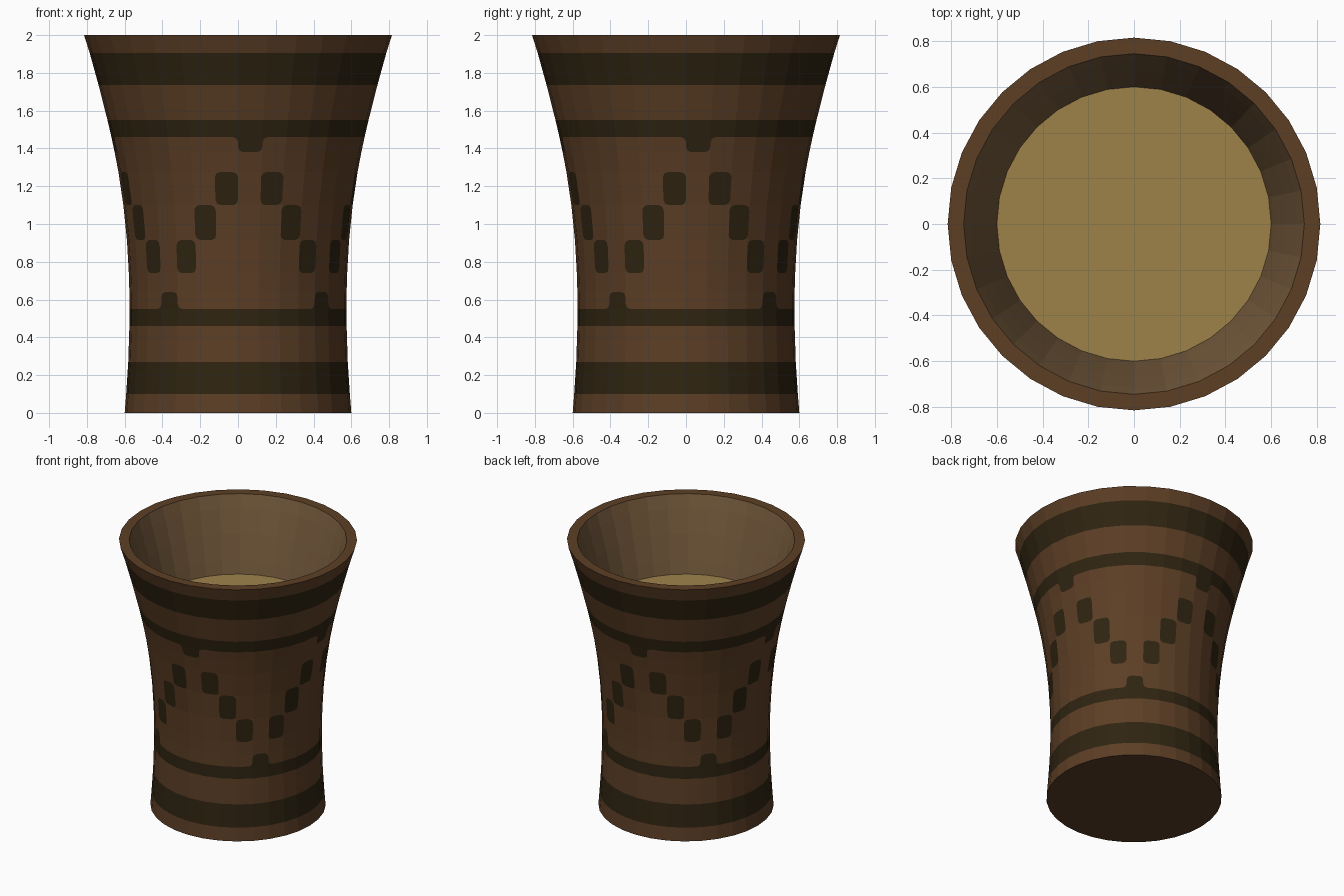
import bpy, bmesh
from math import sin, cos, pi
from mathutils import Vector

cube = bpy.data.objects.get("Cube")
if cube:
    bpy.data.objects.remove(cube)

SIDES = 32
WALL = 0.07          # wall thickness
LIQUID_Z = 1.455
# Outer profile: (height, radius); each step is one ring of faces
PROFILE = [(0, .6), (.10, .592), (.27, .581), (.46, .575), (.55, .574),
           (.64, .575), (.74, .578), (.915, .588), (1.10, .607),
           (1.275, .633), (1.38, .653), (1.46, .670), (1.55, .691),
           (1.735, .738), (1.905, .785), (2, .815)]
BAND_ROWS = {1, 3, 11, 13}
# Zigzag: row -> columns painted, counted from the peak, repeating every 8
ZIGZAG = {4: {4}, 6: {3, 5}, 7: {2, 6}, 8: {1, 7}, 10: {0}}
BROWN, DARK = 0, 1


def material(name, rgb):
    def linear(c):
        c /= 255
        return c / 12.92 if c < 0.04045 else ((c + 0.055) / 1.055) ** 2.4
    colour = (*[linear(c) for c in rgb], 1)
    mat = bpy.data.materials.new(name)
    mat.use_nodes = True
    mat.diffuse_color = colour
    bsdf = mat.node_tree.nodes["Principled BSDF"]
    bsdf.inputs["Base Color"].default_value = colour
    bsdf.inputs["Roughness"].default_value = 0.8
    return mat


def point(col, r, z):
    a = 2 * pi * (col % SIDES) / SIDES
    return Vector((r * sin(a), -r * cos(a), z))


def finish(name, bm, mats):
    bmesh.ops.remove_doubles(bm, verts=bm.verts, dist=1e-5)
    mesh = bpy.data.meshes.new(name)
    bm.to_mesh(mesh)
    bm.free()
    for m in mats:
        mesh.materials.append(m)
    obj = bpy.data.objects.new(name, mesh)
    bpy.context.collection.objects.link(obj)
    return obj


def add_face(bm, pts, mat=0):
    bm.faces.new([bm.verts.new(p) for p in pts]).material_index = mat


def add_cell(bm, quad, mat, corners, size=0.028):
    """Quad whose listed corners are rounded off in the other colour."""
    outline = []
    for i, p in enumerate(quad):
        if i not in corners:
            outline.append(p)
            continue
        to_prev = (quad[i - 1] - p).normalized() * size
        to_next = (quad[(i + 1) % 4] - p).normalized() * size
        start, end = p + to_prev, p + to_next
        mid = p + (to_prev + to_next) * 0.29
        outline += [start, mid, end]
        add_face(bm, [p, mid, start], 1 - mat)
        add_face(bm, [p, end, mid], 1 - mat)
    add_face(bm, outline, mat)


brown = material("wood brown", (92, 62, 37))
dark = material("dark olive paint", (47, 36, 17))
inside = material("inner wall brown", (117, 90, 60))
tan = material("liquid tan", (158, 130, 74))

# Outer wall with bands and zigzag, flat base and rim
bm = bmesh.new()
for row, ((z0, r0), (z1, r1)) in enumerate(zip(PROFILE, PROFILE[1:])):
    marks = ZIGZAG.get(row, set())
    for col in range(SIDES):
        step = col % 8
        # corners: 0 low left, 1 low right, 2 high right, 3 high left
        quad = [point(col, r0, z0), point(col + 1, r0, z0),
                point(col + 1, r1, z1), point(col, r1, z1)]
        mat = DARK if row in BAND_ROWS or step in marks else BROWN
        corners = set()
        if row == 4:      # teeth rising from the lower band
            corners = {3: {1}, 4: {2, 3}, 5: {0}}.get(step, set())
        elif row == 10:   # teeth hanging from the upper band
            corners = {7: {2}, 0: {0, 1}, 1: {3}}.get(step, set())
        elif step in marks:
            corners = {0, 1, 2, 3}
        add_cell(bm, quad, mat, corners)
top_z, top_r = PROFILE[-1]
for col in range(SIDES):
    add_face(bm, [point(col, top_r, top_z), point(col + 1, top_r, top_z),
                  point(col + 1, top_r - WALL, top_z),
                  point(col, top_r - WALL, top_z)])
add_face(bm, [point(-col, PROFILE[0][1], 0) for col in range(SIDES)])
finish("cup_body", bm, [brown, dark])

# Inner wall from the rim down to the liquid
bm = bmesh.new()
inner = [(z, r - WALL) for z, r in PROFILE if z > LIQUID_Z]
for (z0, r0), (z1, r1) in zip(inner, inner[1:]):
    for col in range(SIDES):
        add_face(bm, [point(col, r0, z0), point(col, r1, z1),
                      point(col + 1, r1, z1), point(col + 1, r0, z0)])
finish("inner_wall", bm, [inside])

# Liquid surface
bm = bmesh.new()
z, r = inner[0]
add_face(bm, [point(col, r, z) for col in range(SIDES)])
finish("liquid", bm, [tan])
